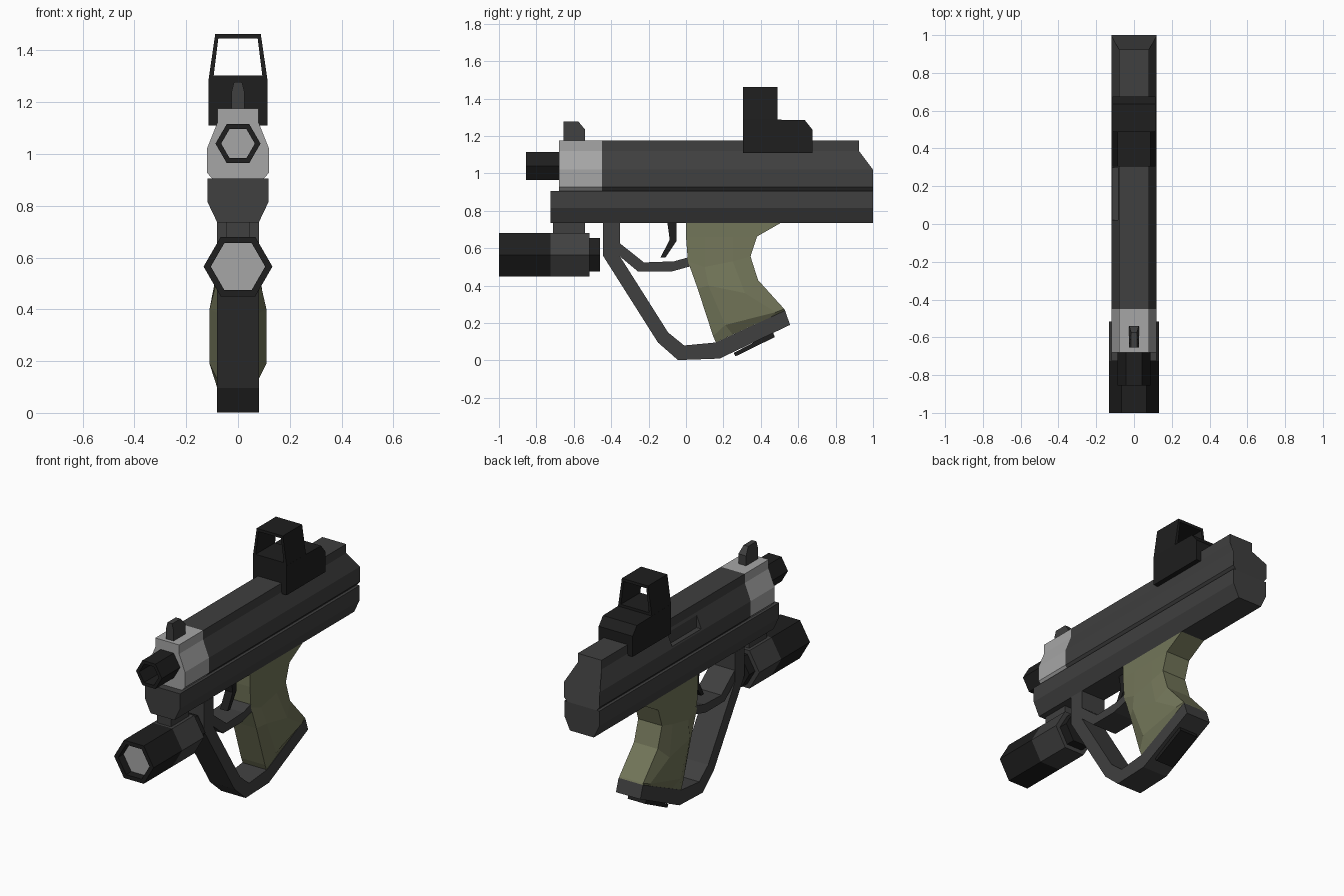
import bpy, bmesh
from math import cos, sin, pi

if "Cube" in bpy.data.objects:
    bpy.data.objects.remove(bpy.data.objects["Cube"])


def material(name, r, g, b):
    m = bpy.data.materials.new(name)
    m.diffuse_color = (r, g, b, 1)
    m.use_nodes = True
    m.node_tree.nodes["Principled BSDF"].inputs["Base Color"].default_value = m.diffuse_color
    return m


BLACK = material("black", .013, .013, .013)
DARK = material("dark_grey", .05, .05, .05)
LIGHT = material("light_grey", .38, .38, .38)
OLIVE = material("olive", .17, .18, .10)


def loft(name, rings, mat, cyclic=False):
    """Join equal-length point rings; cap the ends, or close into a tube."""
    bm = bmesh.new()
    loops = [[bm.verts.new(p) for p in ring] for ring in rings]
    pairs = list(zip(loops, loops[1:]))
    if cyclic:
        pairs.append((loops[-1], loops[0]))
    else:
        bm.faces.new(loops[0])
        bm.faces.new(loops[-1])
    for a, b in pairs:
        for i in range(len(a)):
            j = (i + 1) % len(a)
            bm.faces.new((a[i], a[j], b[j], b[i]))
    bmesh.ops.recalc_face_normals(bm, faces=bm.faces)
    mesh = bpy.data.meshes.new(name)
    bm.to_mesh(mesh)
    bm.free()
    mesh.materials.append(mat)
    ob = bpy.data.objects.new(name, mesh)
    bpy.context.collection.objects.link(ob)
    return ob


def side_prism(name, yz, half, mat):
    return loft(name, [[(x, y, z) for y, z in yz] for x in (-half, half)], mat)


def along_y(xz, y):
    return [(x, y, z) for x, z in xz]


def mirrored(half):
    return half + [(-x, z) for x, z in reversed(half)]


def front_prism(name, xz, y0, y1, mat):
    return loft(name, [along_y(xz, y0), along_y(xz, y1)], mat)


def tube(name, outer, inner, y0, y1, mat):
    return loft(name, [along_y(outer, y0), along_y(outer, y1),
                       along_y(inner, y1), along_y(inner, y0)], mat, True)


def hexagon(r, z):
    return [(r * cos(i * pi / 3), z + r * sin(i * pi / 3)) for i in range(6)]


# Frame and slide
front_prism("lower_frame", mirrored([(.08, .735), (.118, .815), (.118, .905)]), -.725, 1, DARK)
slide_section = mirrored([(.1, .905), (.12, .928), (.12, 1.02), (.08, 1.12), (.08, 1.175)])
slide = front_prism("slide", slide_section, -.45, 1, DARK)
for v in slide.data.vertices:
    if v.co.y > .9 and v.co.z > 1.05:
        v.co.y = .925
front_prism("slide_nose", slide_section, -.68, -.45, LIGHT)

# Ejection port on the left side
cutter = front_prism("port_cutter", [(-.2, 1.03), (-.085, 1.03), (-.085, 1.105), (-.2, 1.105)], .02, .3, DARK)
cutter.hide_render = True
cutter.hide_viewport = True
cut = slide.modifiers.new("port", 'BOOLEAN')
cut.operation = 'DIFFERENCE'
cut.object = cutter

# Barrel and front sight
tube("barrel", hexagon(.087, 1.04), hexagon(.065, 1.04), -.855, -.68, BLACK)
sight = side_prism("front_sight", [(-.655, 1.17), (-.655, 1.235), (-.655, 1.277), (-.575, 1.277),
                                   (-.54, 1.235), (-.54, 1.17)], .026, DARK)
for v in sight.data.vertices:
    if v.co.z > 1.25:
        v.co.x *= .6

# Torch under the frame
tube("torch_head", hexagon(.133, .565), hexagon(.105, .565), -1, -.725, BLACK)
front_prism("torch_lens", hexagon(.106, .565), -.95, -.93, LIGHT)
front_prism("torch_body", hexagon(.133, .565), -.725, -.515, DARK)
front_prism("torch_cap", hexagon(.104, .565), -.515, -.46, BLACK)
side_prism("torch_mount", [(-.71, .67), (-.71, .74), (-.54, .74), (-.54, .67)], .047, DARK)

# Hand guard running into the grip base, with the trigger guard bar
side_prism("hand_guard", [(-.444, .735), (-.444, .56), (-.15, .096), (-.043, .002), (.18, .01),
                          (.556, .19), (.53, .267), (.16, .096), (-.01, .08), (-.096, .15),
                          (-.353, .556), (-.353, .735)], .082, DARK)
side_prism("trigger_guard", [(-.353, .626), (-.225, .524), (-.064, .53), (.03, .556), (.03, .505),
                             (-.075, .476), (-.257, .476), (-.353, .556)], .08, DARK)
side_prism("trigger", [(-.1, .74), (-.05, .74), (-.05, .64), (-.11, .55), (-.137, .55), (-.087, .645)],
           .025, BLACK)
side_prism("magazine_base", [(.255, .04), (.265, .022), (.475, .125), (.465, .15)], .06, BLACK)

# Grip: each ring runs front to back as (half width, y, z)
grip_halves = [
    [(.08, 0, .737), (.08, .1, .737), (.08, .3, .737), (.08, .51, .737)],
    [(.08, 0, .66), (.08, .1, .66), (.08, .25, .66), (.08, .38, .663)],
    [(.08, .01, .53), (.085, .1, .5), (.085, .25, .53), (.08, .345, .556)],
    [(.08, .062, .385), (.11, .12, .4), (.11, .315, .36), (.08, .385, .43)],
    [(.08, .145, .13), (.11, .21, .19), (.095, .48, .258), (.08, .525, .275)],
    [(.08, .16, .096), (.08, .25, .138), (.08, .45, .23), (.08, .53, .267)],
]
loft("grip", [h + [(-x, y, z) for x, y, z in reversed(h)] for h in grip_halves], OLIVE)

# Reflex sight: solid base with an open tapered hood
side_prism("reflex_base", [(.305, 1.11), (.305, 1.29), (.635, 1.285), (.675, 1.235), (.675, 1.11)],
           .114, BLACK)
tube("reflex_hood", mirrored([(.114, 1.285), (.088, 1.463)]),
     mirrored([(.094, 1.303), (.076, 1.446)]), .305, .49, BLACK)
